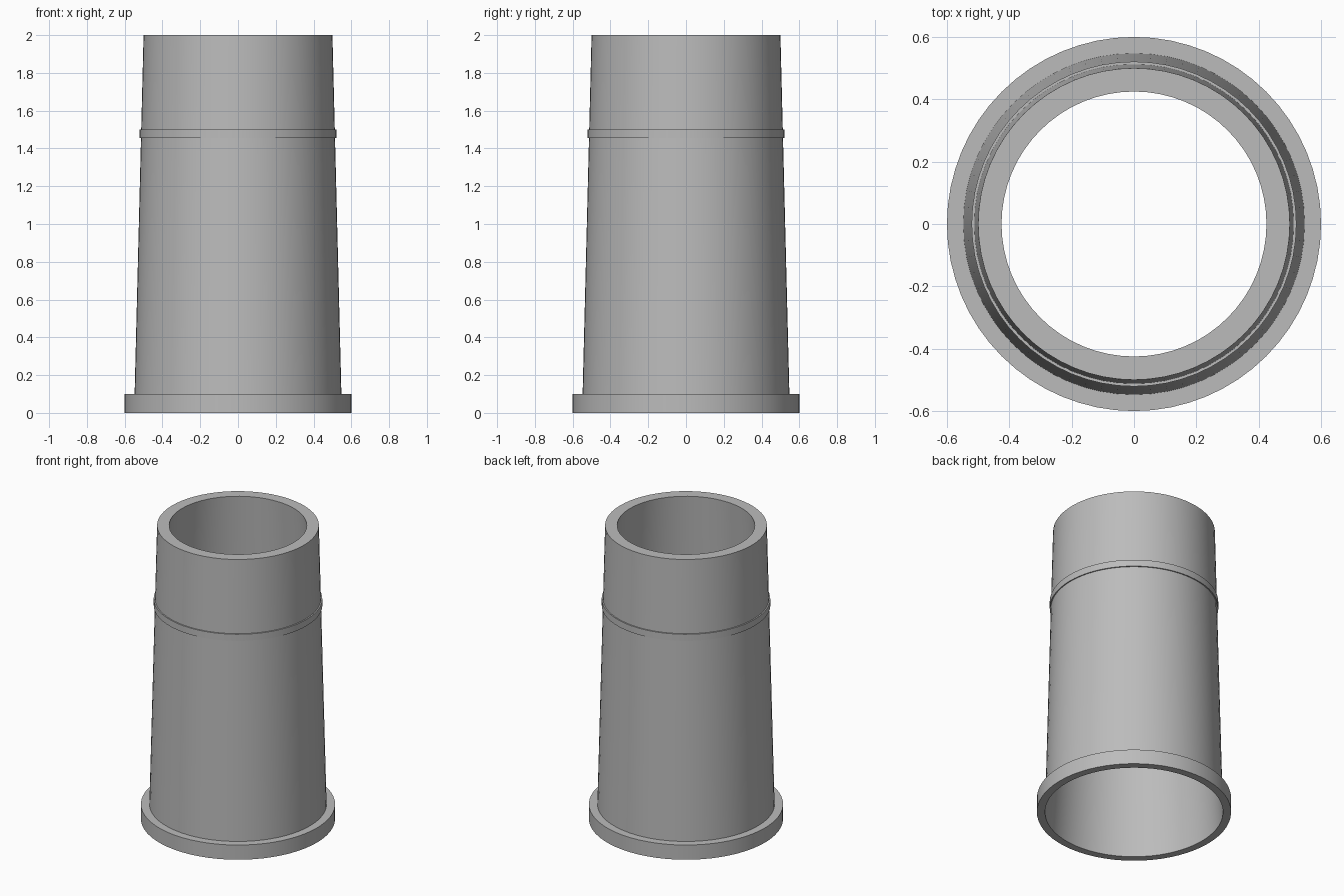
import bpy
import bmesh
from math import cos, sin, tau, radians

SIDES = 64

cube = bpy.data.objects.get("Cube")
if cube:
    bpy.data.objects.remove(cube, do_unlink=True)

# Plain grey for every part
grey = bpy.data.materials.new("plain grey")
grey.use_nodes = True
colour = (0.5, 0.5, 0.5, 1)
grey.diffuse_color = colour
grey.node_tree.nodes["Principled BSDF"].inputs["Base Color"].default_value = colour


def lathe(name, profile, closed=True):
    """Turn a (radius, height) profile around z."""
    bm = bmesh.new()
    rings = [[bm.verts.new((r * cos(tau * i / SIDES), r * sin(tau * i / SIDES), z))
              for i in range(SIDES)] for r, z in profile]
    pairs = list(zip(rings, rings[1:]))
    if closed:
        pairs.append((rings[-1], rings[0]))
    for low, high in pairs:
        for i in range(SIDES):
            j = (i + 1) % SIDES
            bm.faces.new((low[i], low[j], high[j], high[i]))
    mesh = bpy.data.meshes.new(name)
    bm.to_mesh(mesh)
    bm.free()
    mesh.materials.append(grey)
    obj = bpy.data.objects.new(name, mesh)
    bpy.context.collection.objects.link(obj)
    bpy.ops.object.select_all(action="DESELECT")
    obj.select_set(True)
    bpy.context.view_layer.objects.active = obj
    bpy.ops.object.shade_smooth_by_angle(angle=radians(30))
    return obj


# Tapered hollow tube: outer wall, rim, then inner wall down to a thin foot
lathe("tube_body", [(0.55, 0), (0.5, 2), (0.425, 2)])

# Flange around the foot, open underneath
lathe("base_flange", [(0.55, 0), (0.6, 0), (0.6, 0.1), (0.547, 0.1)], closed=False)

# Raised band around the upper part
lathe("raised_band", [(0.512, 1.455), (0.521, 1.455), (0.521, 1.5), (0.512, 1.5)])
